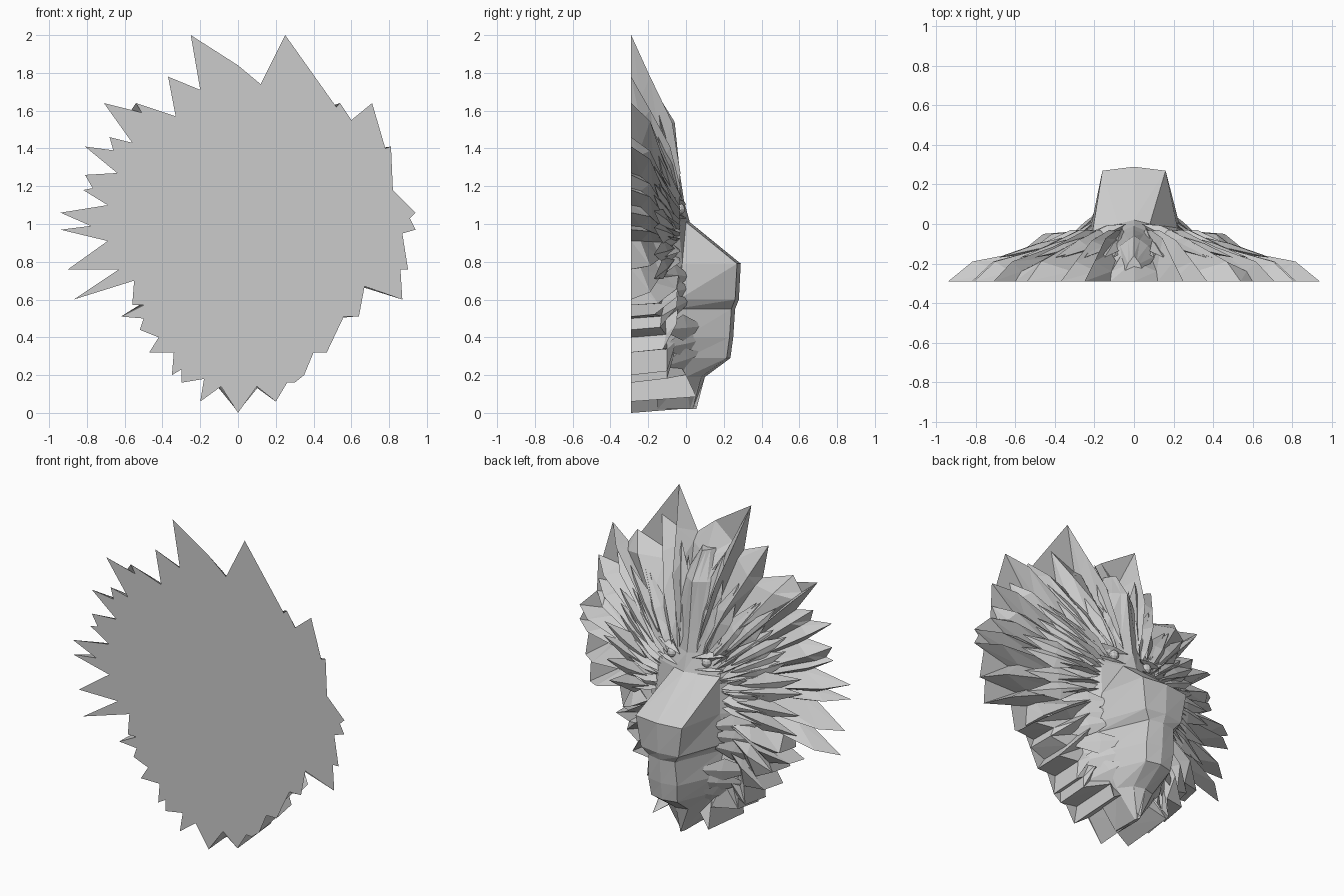
import bpy
import bmesh
import math
import random
from mathutils import Vector

random.seed(4)
cube = bpy.data.objects.get("Cube")
if cube:
    bpy.data.objects.remove(cube)

BACK = -0.29
CENTRE = Vector((0, 0, 0.9))

grey = bpy.data.materials.new("stone_grey")
grey.use_nodes = True
colour = (0.6, 0.6, 0.6, 1)
grey.diffuse_color = colour
grey.node_tree.nodes["Principled BSDF"].inputs["Base Color"].default_value = colour


def finish(bm, name, fix_normals=True):
    """Turn a bmesh into a flat shaded object."""
    if fix_normals:
        bmesh.ops.recalc_face_normals(bm, faces=bm.faces[:])
    mesh = bpy.data.meshes.new(name)
    bm.to_mesh(mesh)
    bm.free()
    mesh.materials.append(grey)
    obj = bpy.data.objects.new(name, mesh)
    bpy.context.scene.collection.objects.link(obj)
    return obj


def bridge(bm, first, second, closed=True):
    """Join two equal rows of vertices with triangulated quads."""
    count = len(first)
    for i in range(count if closed else count - 1):
        j = (i + 1) % count
        bm.faces.new((first[i], first[j], second[j]))
        bm.faces.new((first[i], second[j], second[i]))


def tuft(bm, root, tip, width, lift=0.02):
    """Pointed lock of hair with a ridge, made on both sides of the head."""
    for side in (1, -1):
        a = Vector((root[0] * side, root[1], root[2]))
        b = Vector((tip[0] * side, tip[1], tip[2]))
        mid = a.lerp(b, 0.45)
        across = (b - a).cross(Vector((0, 1, 0))).normalized() * width / 2
        up = Vector((0, lift, 0))
        ring = [bm.verts.new(p) for p in
                (mid + across - up, mid + up, mid - across - up, mid - up * 3)]
        start, end = bm.verts.new(a), bm.verts.new(b)
        for i in range(4):
            j = (i + 1) % 4
            bm.faces.new((start, ring[i], ring[j]))
            bm.faces.new((end, ring[j], ring[i]))


# Half outline in hundredths, alternating tip and valley from crown to chin
HALF = [(0, 184), (12, 174), (25, 200), (20, 171), (37, 178), (33, 157),
        (54, 164), (60, 155), (71, 164), (56, 143), (68, 146), (66, 139),
        (81, 141), (64, 127), (81, 126), (77, 119), (82, 118), (69, 110),
        (94, 106), (78, 99), (94, 97), (69, 91), (90, 76), (63, 76), (87, 60),
        (55, 70), (56, 57), (50, 57), (62, 51), (50, 50), (52, 44),
        (42, 40), (47, 32), (34, 32), (35, 20), (30, 23), (30, 16),
        (18, 18), (20, 6), (9, 14), (0, 0)]
half = [Vector((x / 100, BACK, z / 100)) for x, z in HALF]


def rim_depth(p):
    """Depth of the front edge of the tufts around the outline."""
    if p.z < 0.1:
        return 0.055
    if p.z < 0.19 and p.x < 0.2:
        return 0.0
    return -0.1 - 0.3 * max(0, p.x - 0.4) if p.z < 0.58 else -0.19


def mane_ring(level):
    """One ring of the mane, from the flat back (0) inward to the face (3)."""
    ring = []
    for i, p in enumerate(half):
        tip = i % 2 == 0
        low = p.z < 0.58
        if level == 0:
            scale, y = 1, BACK
        elif level == 1:
            peak = 0.8 if p.x < 0.5 else 0.87
            scale = 0.97 if low else (peak if tip else 0.95)
            y = rim_depth(p) - (0 if tip or low else 0.05)
        elif level == 2:
            scale = 0.74 if low else 0.58
            y = -0.05 - (0 if low else 0.16 * p.x * scale) - (0 if tip else 0.06)
        else:
            scale, y = 0.34, -0.03 - (0 if tip else 0.05)
        q = CENTRE + (p - CENTRE) * scale
        ring.append(Vector((q.x, y, q.z)))
    return ring + [Vector((-p.x, p.y, p.z)) for p in reversed(ring[1:-1])]


# Mane and beard: rings of ridges and valleys
bm = bmesh.new()
rings = [[bm.verts.new(p) for p in mane_ring(level)] for level in range(4)]
for outer, inner in zip(rings, rings[1:]):
    bridge(bm, outer, inner)
hub = bm.verts.new((0, -0.05, 0.9))
for i, v in enumerate(rings[3]):
    bm.faces.new((v, rings[3][(i + 1) % len(rings[3])], hub))
finish(bm, "mane")

# Flat back: jagged on the right, filled between the tips on the left
FILLED = [(12, 174), (25, 200), (52, 162), (54, 164), (60, 155), (71, 164),
          (78, 140), (81, 141), (82, 118), (94, 106), (91, 103), (94, 97),
          (87, 95), (90, 76), (86, 76), (87, 60), (67, 67), (64, 51),
          (56, 51), (47, 32), (40, 32), (35, 20), (30, 16), (26, 16),
          (20, 6), (10, 14)]
bm = bmesh.new()
outline = [Vector((x / 100, BACK, z / 100)) for x, z in FILLED]
jagged = half[2:7] + [Vector((0.51, BACK, 1.59))] + half[8:]
outline += [Vector((-p.x, p.y, p.z)) for p in reversed(jagged)]
outline.append(half[0])
plate = bm.faces.new([bm.verts.new(p) for p in outline])
plate.normal_update()
if plate.normal.y > 0:
    plate.normal_flip()
bmesh.ops.triangulate(bm, faces=[plate])
finish(bm, "flat_back", False)

# Face: height, front depth, front half width, side depth, side half width, flare
ROWS = [(1.7, -0.16, 0.015, -0.2, 0.03, 0.02),
        (1.54, -0.06, 0.03, -0.11, 0.07, 0.04),
        (1.25, -0.03, 0.05, -0.08, 0.15, 0.05),
        (1.12, -0.01, 0.05, -0.07, 0.2, 0.06),
        (1.01, 0.02, 0.08, -0.04, 0.21, 0.1),
        (0.79, 0.29, 0.16, -0.02, 0.22, 0.13),
        (0.6, 0.28, 0.13, -0.04, 0.24, 0.15),
        (0.55, 0.26, 0.09, -0.06, 0.22, 0.15),
        (0.4, 0.25, 0.1, -0.01, 0.21, 0.12),
        (0.29, 0.235, 0.09, 0.0, 0.18, 0.07),
        (0.19, 0.1, 0.07, 0.0, 0.13, 0.02),
        (0.02, 0.055, 0.005, 0.02, 0.01, 0.002)]
bm = bmesh.new()
rows = []
for z, front, w_front, side, w_side, flare in ROWS:
    right = [(w_front, front - 0.02), (w_side, side),
             (w_side + flare, min(side, -0.1) - 0.05)]
    section = [(-x, y) for x, y in reversed(right)] + [(0, front)] + right
    rows.append([bm.verts.new((x, y, z)) for x, y in section])
for upper, lower in zip(rows, rows[1:]):
    bridge(bm, upper, lower, closed=False)
for row in (rows[0], rows[-1]):
    bm.faces.new(row)
finish(bm, "face")

# Broad inner locks radiating over the mane
bm = bmesh.new()
for i, p in enumerate(half):
    if i % 2 or i == 0 or p.z < 0.58:
        continue
    turn = 0.06 + random.uniform(-0.03, 0.03)
    c, s = math.cos(turn), math.sin(turn)
    d = p - CENTRE
    way = Vector((d.x * c - d.z * s, 0, d.x * s + d.z * c))
    root, tip = CENTRE + way * 0.34, CENTRE + way * 0.74
    tuft(bm, (root.x, -0.06, root.z), (tip.x, -0.17, tip.z), 0.12, 0.012)
finish(bm, "mane_locks")

# Long forehead locks fanning up from the brows
bm = bmesh.new()
for i in range(3):
    tuft(bm, (0.06 + 0.06 * i, -0.02 - 0.01 * i, 1.13),
         (0.1 + 0.15 * i, -0.17, 1.64 - 0.08 * i), 0.12)
finish(bm, "forehead_locks")

# Broad folds sweeping back over the cheeks and jaw
bm = bmesh.new()
for i in range(3):
    tuft(bm, (0.18, 0.03, 0.72 - 0.06 * i),
         (0.44, -0.16, 0.74 - 0.11 * i), 0.14, 0.012)
    tuft(bm, (0.13, 0.1, 0.46 - 0.07 * i),
         (0.4 - 0.07 * i, -0.13, 0.44 - 0.1 * i), 0.14, 0.012)
    tuft(bm, (0.19, -0.03, 0.99 - 0.07 * i),
         (0.52, -0.15, 1.03 - 0.09 * i), 0.12, 0.012)
finish(bm, "cheek_and_jaw_folds")

# Brow ridges and eyes
bm = bmesh.new()
tuft(bm, (0.04, 0.0, 1.1), (0.25, -0.06, 1.14), 0.05)
tuft(bm, (0.06, 0.0, 1.03), (0.24, -0.05, 1.05), 0.03, 0.015)
finish(bm, "eyelids")
for name, side in (("left_eye", 1), ("right_eye", -1)):
    bm = bmesh.new()
    bmesh.ops.create_uvsphere(bm, u_segments=10, v_segments=6, radius=0.03)
    bmesh.ops.translate(bm, vec=(0.12 * side, -0.035, 1.08), verts=bm.verts[:])
    finish(bm, name)
